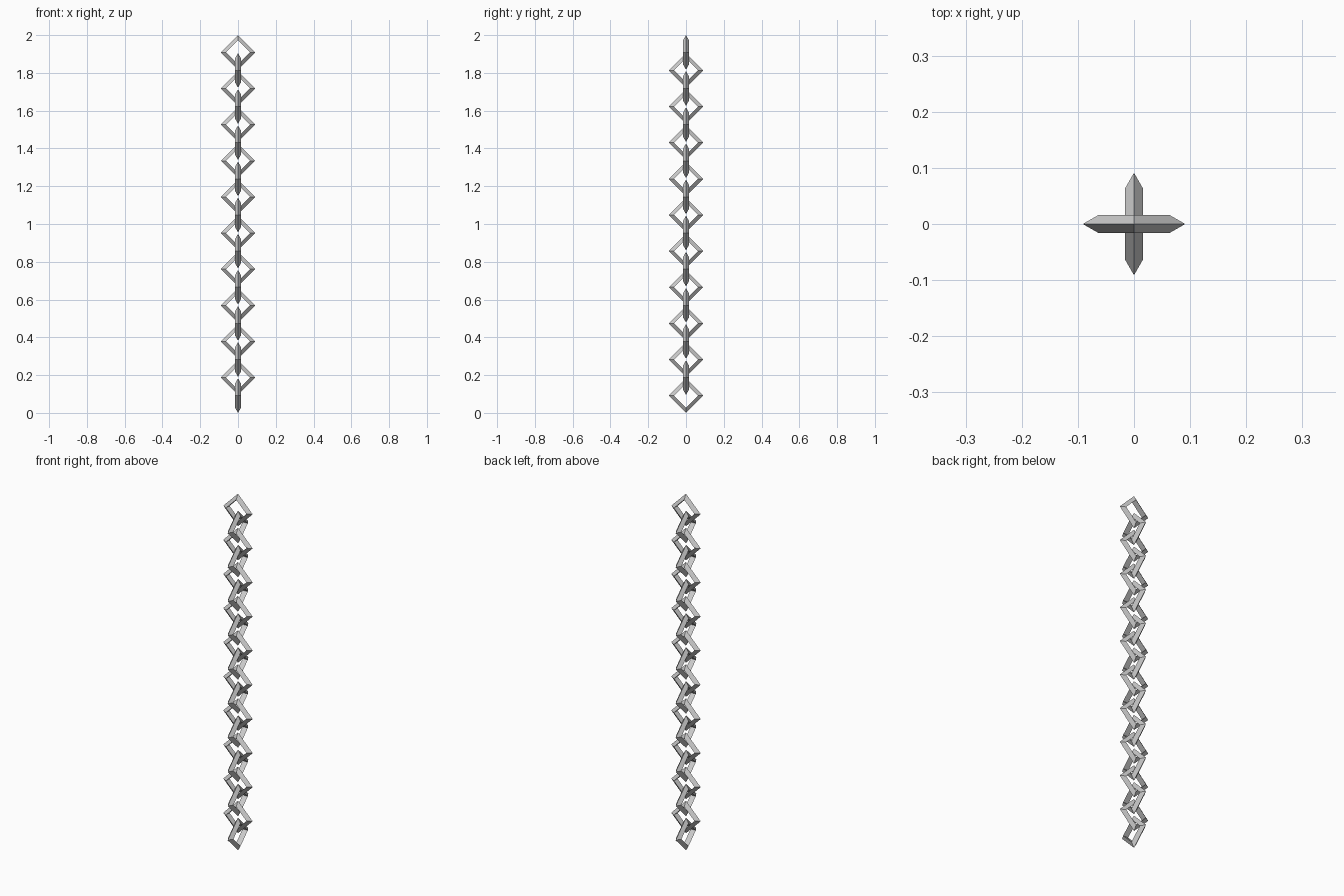
import bpy
from math import pi

if "Cube" in bpy.data.objects:
    bpy.data.objects.remove(bpy.data.objects["Cube"])

LINKS = 20
OUTER = 0.0912                      # centre to corner of a link
TUBE = 0.0184                       # triangular bar radius
STEP = (2 - 2 * OUTER) / (LINKS - 1)


def add_link(i):
    """Square link of triangular bar, standing on one corner; every other one turned 90 degrees."""
    turn = pi / 2 if i % 2 == 0 else 0
    bpy.ops.mesh.primitive_torus_add(
        major_segments=4, minor_segments=3,
        major_radius=OUTER - TUBE, minor_radius=TUBE,
        location=(0, 0, OUTER + i * STEP), rotation=(pi / 2, 0, turn))
    link = bpy.context.object
    link.name = f"chain_link_{i + 1:02d}"
    for face in link.data.polygons:
        face.use_smooth = False


# Chain from the bottom link to the top link
for i in range(LINKS):
    add_link(i)
